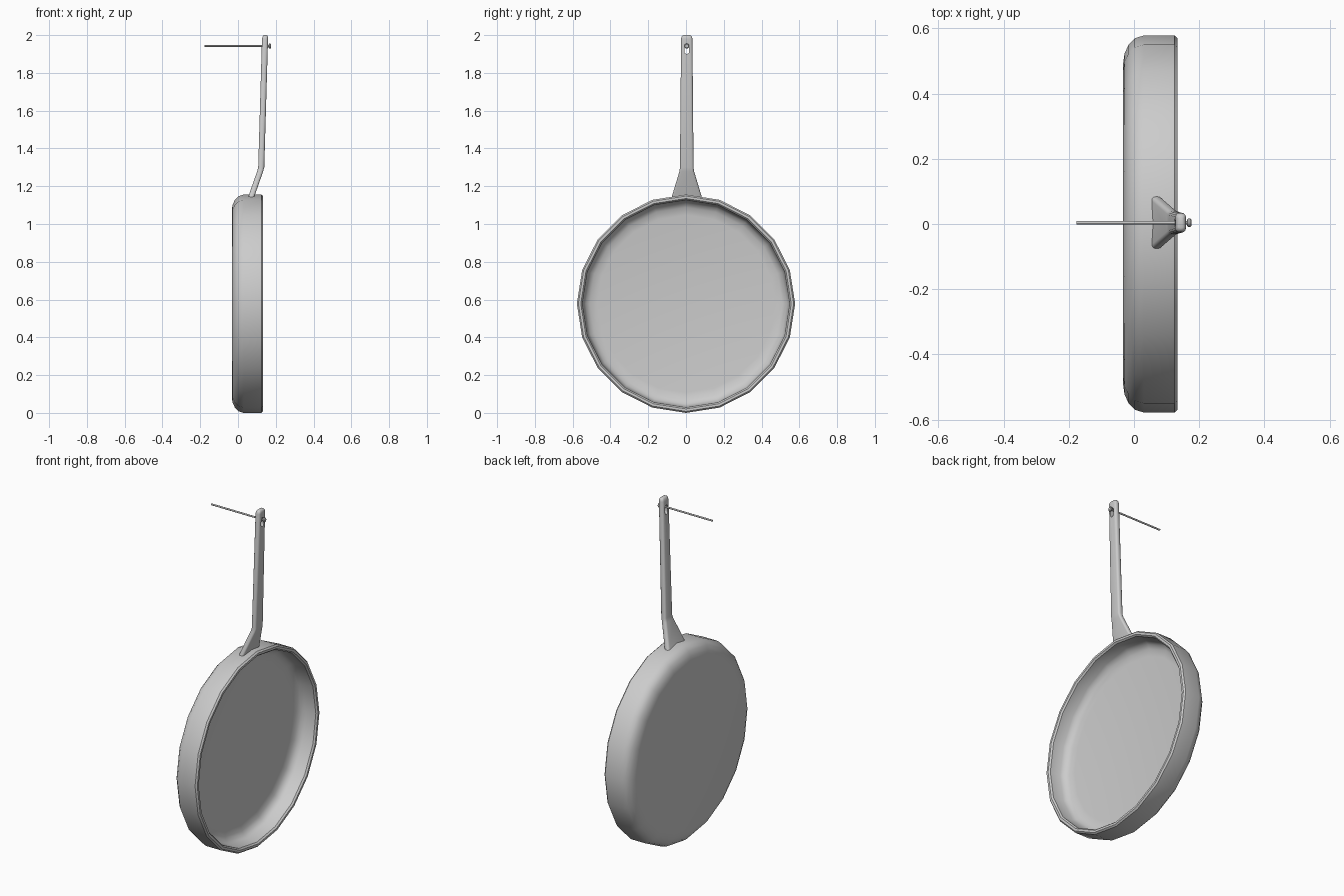
import bpy, bmesh, math

if "Cube" in bpy.data.objects:
    bpy.data.objects.remove(bpy.data.objects["Cube"])

PAN_R = 0.578          # pan radius, also the height of its centre
NAIL_Z = 1.942
OFF_Y = 0.004          # handle and nail sit slightly off centre


def make_object(name, rings, angle=35):
    """Skin a list of equal-sized vertex rings and cap both ends."""
    bm = bmesh.new()
    vr = [[bm.verts.new(p) for p in ring] for ring in rings]
    n = len(vr[0])
    for a, b in zip(vr, vr[1:]):
        for i in range(n):
            j = (i + 1) % n
            bm.faces.new((a[i], a[j], b[j], b[i]))
    bm.faces.new(vr[0][::-1])
    bm.faces.new(vr[-1])
    bmesh.ops.recalc_face_normals(bm, faces=bm.faces)
    me = bpy.data.meshes.new(name)
    bm.to_mesh(me)
    bm.free()
    ob = bpy.data.objects.new(name, me)
    bpy.context.collection.objects.link(ob)
    shade(ob, angle)
    return ob


def shade(ob, angle):
    bpy.ops.object.select_all(action='DESELECT')
    ob.select_set(True)
    bpy.context.view_layer.objects.active = ob
    bpy.ops.object.shade_smooth_by_angle(angle=math.radians(angle))


def x_lathe(profile, yc, zc, sides):
    """Rings around an axis along x, from (x, radius) pairs."""
    return [[(x, yc + r * math.sin(2 * math.pi * i / sides),
              zc + r * math.cos(2 * math.pi * i / sides)) for i in range(sides)]
            for x, r in profile]


def rounded_rect(x, z, hx, hy, rad, steps=3):
    """Horizontal rounded-rectangle ring."""
    pts = []
    for q, (sx, sy) in enumerate(((1, 1), (-1, 1), (-1, -1), (1, -1))):
        for k in range(steps + 1):
            a = math.pi / 2 * (q + k / steps)
            pts.append((x + sx * (hx - rad) + rad * math.cos(a),
                        OFF_Y + sy * (hy - rad) + rad * math.sin(a), z))
    return pts


# Pan body: outer back, rounded corner, wall, chamfered rim, inner wall, floor
pan_profile = [(-0.033, 0.495), (-0.029, 0.522), (-0.017, 0.549), (0.002, 0.569),
               (0.030, 0.578), (0.124, 0.578), (0.133, 0.570), (0.133, 0.557),
               (0.124, 0.549), (0.060, 0.544), (0.040, 0.532), (0.026, 0.510),
               (0.020, 0.470)]
make_object("pan_body", x_lathe(pan_profile, 0, PAN_R, 20))

# Handle: flared root, bend, long grip, rounded tip (x, z, half depth, half width)
handle_sections = [(0.068, 1.138, 0.016, 0.081, 0.012),
                   (0.074, 1.155, 0.016, 0.076, 0.012),
                   (0.117, 1.278, 0.016, 0.039, 0.012),
                   (0.123, 1.300, 0.016, 0.036, 0.012),
                   (0.143, 1.980, 0.016, 0.030, 0.012),
                   (0.144, 1.990, 0.0145, 0.028, 0.011),
                   (0.144, 1.997, 0.011, 0.023, 0.009),
                   (0.144, 2.000, 0.006, 0.017, 0.005)]
handle = make_object("handle", [rounded_rect(*s) for s in handle_sections], 45)

# Hanging slot cut through the handle
w, top, bottom = 0.012, 1.942, 1.912
arc = [(w * math.cos(math.pi * i / 7), w * math.sin(math.pi * i / 7)) for i in range(8)]
slot = [(y, top + z) for y, z in arc] + [(-y, bottom - z) for y, z in arc]
cutter = make_object("slot_cutter", [[(x, OFF_Y + y, z) for y, z in slot] for x in (0.05, 0.25)])
cutter.hide_render = True
mod = handle.modifiers.new("slot", 'BOOLEAN')
mod.operation = 'DIFFERENCE'
mod.object = cutter
bpy.context.view_layer.objects.active = handle
bpy.ops.object.modifier_apply(modifier="slot")
bpy.data.objects.remove(cutter, do_unlink=True)
shade(handle, 45)

# Nail with a flat head
nail_profile = [(-0.177, 0.005), (0.162, 0.005), (0.163, 0.010), (0.166, 0.013),
                (0.172, 0.013), (0.176, 0.009)]
make_object("nail", x_lathe(nail_profile, OFF_Y, NAIL_Z, 12))
